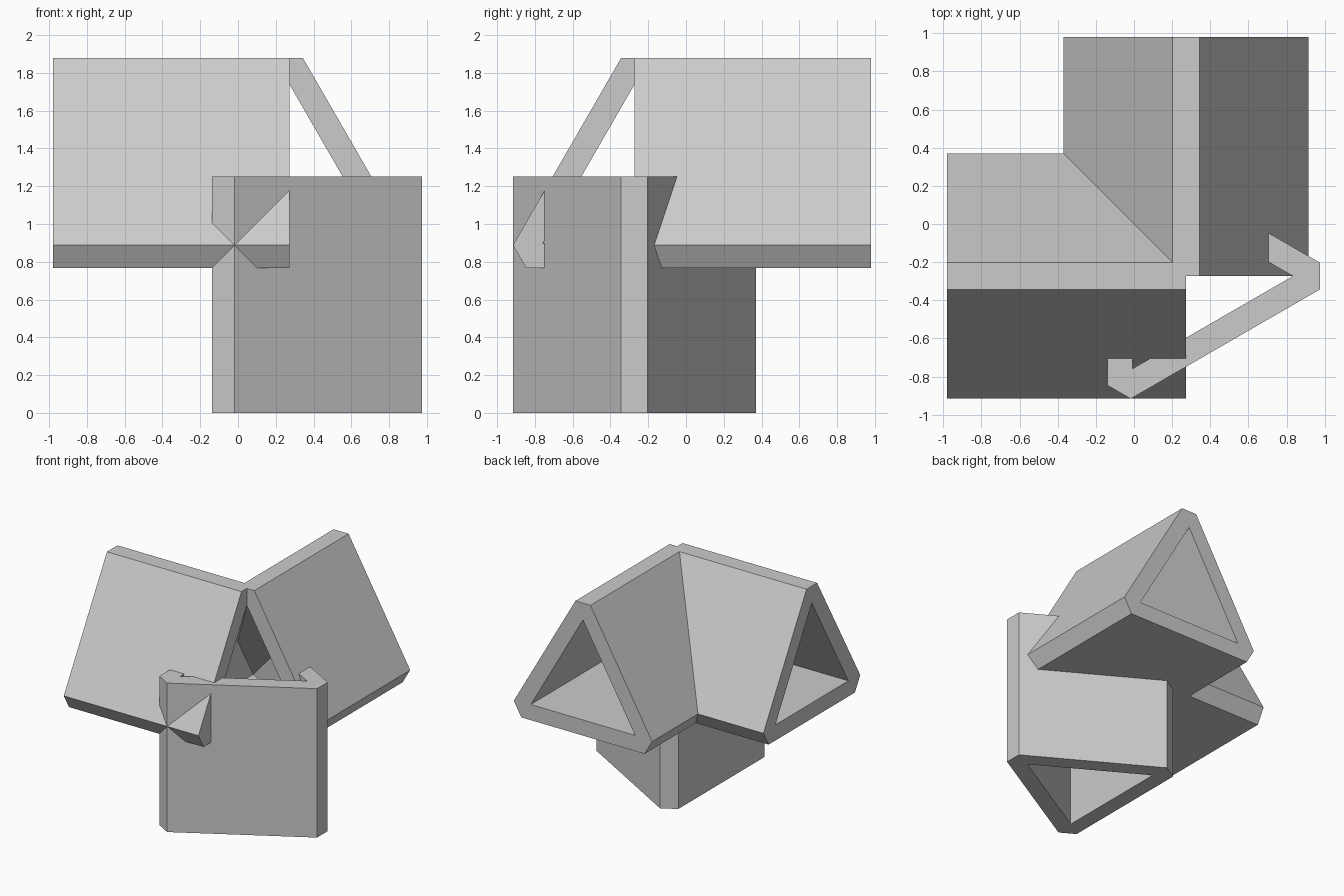
import bpy, bmesh, math
from mathutils import Vector

if "Cube" in bpy.data.objects:
    bpy.data.objects.remove(bpy.data.objects["Cube"], do_unlink=True)

X, Y, Z = Vector((1, 0, 0)), Vector((0, 1, 0)), Vector((0, 0, 1))
LENGTH = 1.252
CENTRE = 0.273      # distance of the tube axes from the middle
HEIGHT = 1.178      # height of the two level tube axes
OUTER, CHAMFER, BORE = 0.702, 0.07, 0.56

grey = bpy.data.materials.new("light grey")
grey.use_nodes = True
grey.diffuse_color = (0.6, 0.6, 0.6, 1)
grey.node_tree.nodes["Principled BSDF"].inputs["Base Color"].default_value = (0.6, 0.6, 0.6, 1)


def tube(name, start, axis, apex):
    """Hollow triangular tube with chamfered corners, one corner towards apex."""
    across = axis.cross(apex)
    bm = bmesh.new()
    rings = []
    for end in (0, LENGTH):
        outer, inner = [], []
        for k in range(3):
            a = math.tau * k / 3
            out = apex * math.cos(a) + across * math.sin(a)
            side = across * math.cos(a) - apex * math.sin(a)
            base = start + axis * end
            outer += [bm.verts.new(base + out * OUTER + side * s) for s in (-CHAMFER, CHAMFER)]
            inner.append(bm.verts.new(base + out * BORE))
        rings.append((outer, inner))
        # End rim around the triangular bore
        for k in range(3):
            n = (k + 1) % 3
            bm.faces.new((outer[2 * k], outer[2 * k + 1], inner[k]))
            bm.faces.new((outer[2 * k + 1], outer[2 * n], inner[n], inner[k]))
    # Outer sides and bore walls
    for a, b in zip(*rings):
        for i in range(len(a)):
            j = (i + 1) % len(a)
            bm.faces.new((a[i], a[j], b[j], b[i]))
    bmesh.ops.recalc_face_normals(bm, faces=bm.faces)
    mesh = bpy.data.meshes.new(name)
    bm.to_mesh(mesh)
    bm.free()
    mesh.materials.append(grey)
    obj = bpy.data.objects.new(name, mesh)
    bpy.context.collection.objects.link(obj)


tube("side_tube", Vector((CENTRE - LENGTH, -CENTRE, HEIGHT)), X, Z)
tube("back_tube", Vector((CENTRE, -CENTRE, HEIGHT)), Y, Z)
tube("upright_tube", Vector((CENTRE, -CENTRE, 0)), Z, X)
